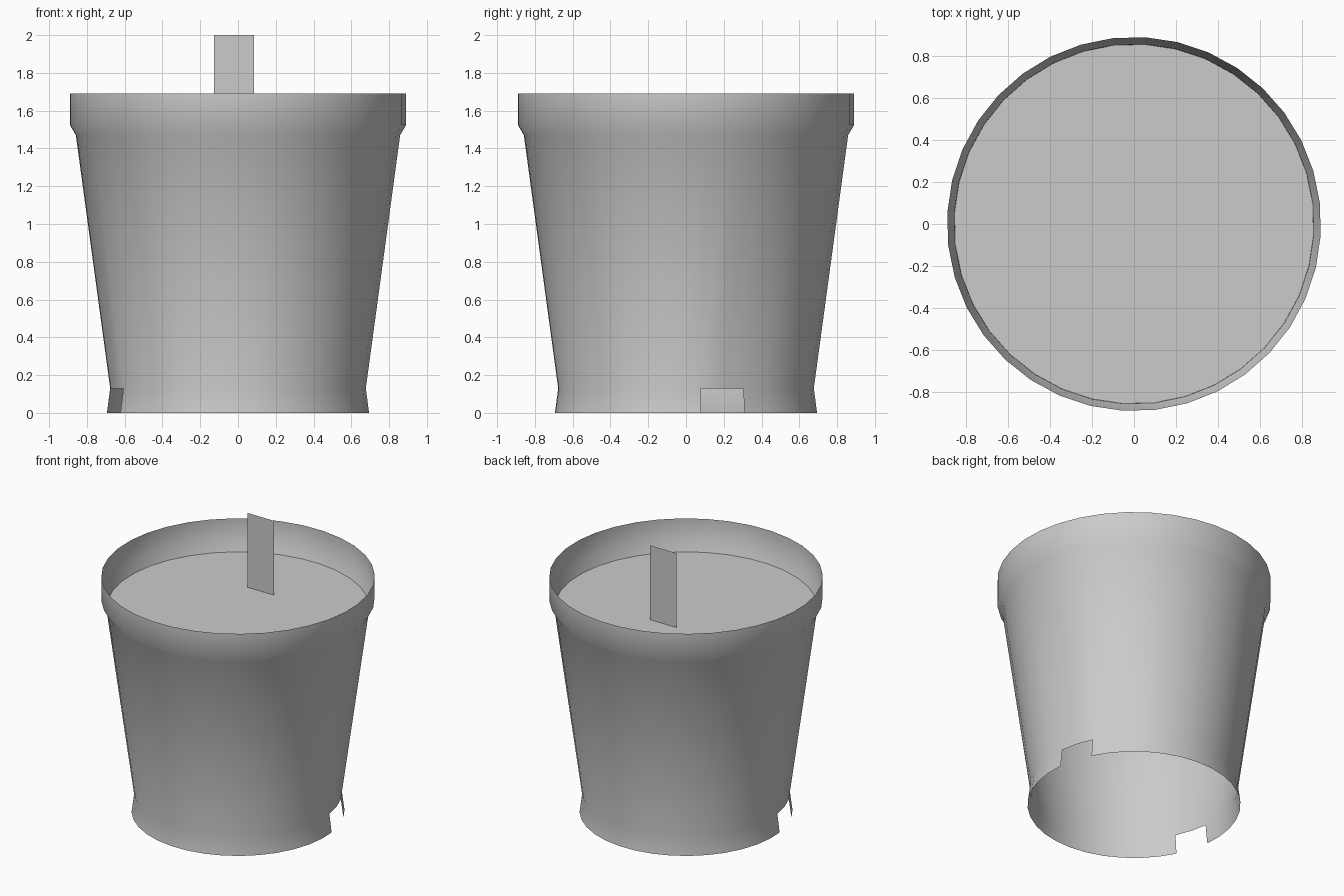
import bpy, bmesh
from math import cos, sin, radians

if "Cube" in bpy.data.objects:
    bpy.data.objects.remove(bpy.data.objects["Cube"])

SIDES = 36
START = radians(6.5)
STEP = radians(360 / SIDES)


def ring(bm, r, z):
    return [bm.verts.new((r * cos(START + i * STEP), r * sin(START + i * STEP), z))
            for i in range(SIDES)]


def finish(bm, name, smooth=False):
    mesh = bpy.data.meshes.new(name)
    bm.to_mesh(mesh)
    bm.free()
    for p in mesh.polygons:
        p.use_smooth = smooth
    obj = bpy.data.objects.new(name, mesh)
    bpy.context.collection.objects.link(obj)
    return obj


# Pot wall: open sheet with a drain notch on two opposite sides of the foot
profile = [(0.695, 0), (0.678, 0.13), (0.86, 1.47), (0.892, 1.525), (0.892, 1.69)]
notches = {0, 1, SIDES // 2, SIDES // 2 + 1}
bm = bmesh.new()
rings = [ring(bm, r, z) for r, z in profile]
for level, (low, high) in enumerate(zip(rings, rings[1:])):
    for i in range(SIDES):
        if level == 0 and i in notches:
            continue
        j = (i + 1) % SIDES
        bm.faces.new((low[i], low[j], high[j], high[i]))
# remove the loose foot vertices in the middle of each notch
bmesh.ops.delete(bm, geom=[v for v in bm.verts if not v.link_faces], context='VERTS')
finish(bm, "pot_wall", smooth=True)

# Soil disc just below the rim
bm = bmesh.new()
bm.faces.new(ring(bm, 0.858, 1.465))
finish(bm, "soil")

# Flat plant marker standing in the soil
bm = bmesh.new()
bm.faces.new([bm.verts.new((x, 0.29, z)) for x, z in
              ((-0.128, 1.465), (0.085, 1.465), (0.085, 2.0), (-0.128, 2.0))])
finish(bm, "plant_marker")
